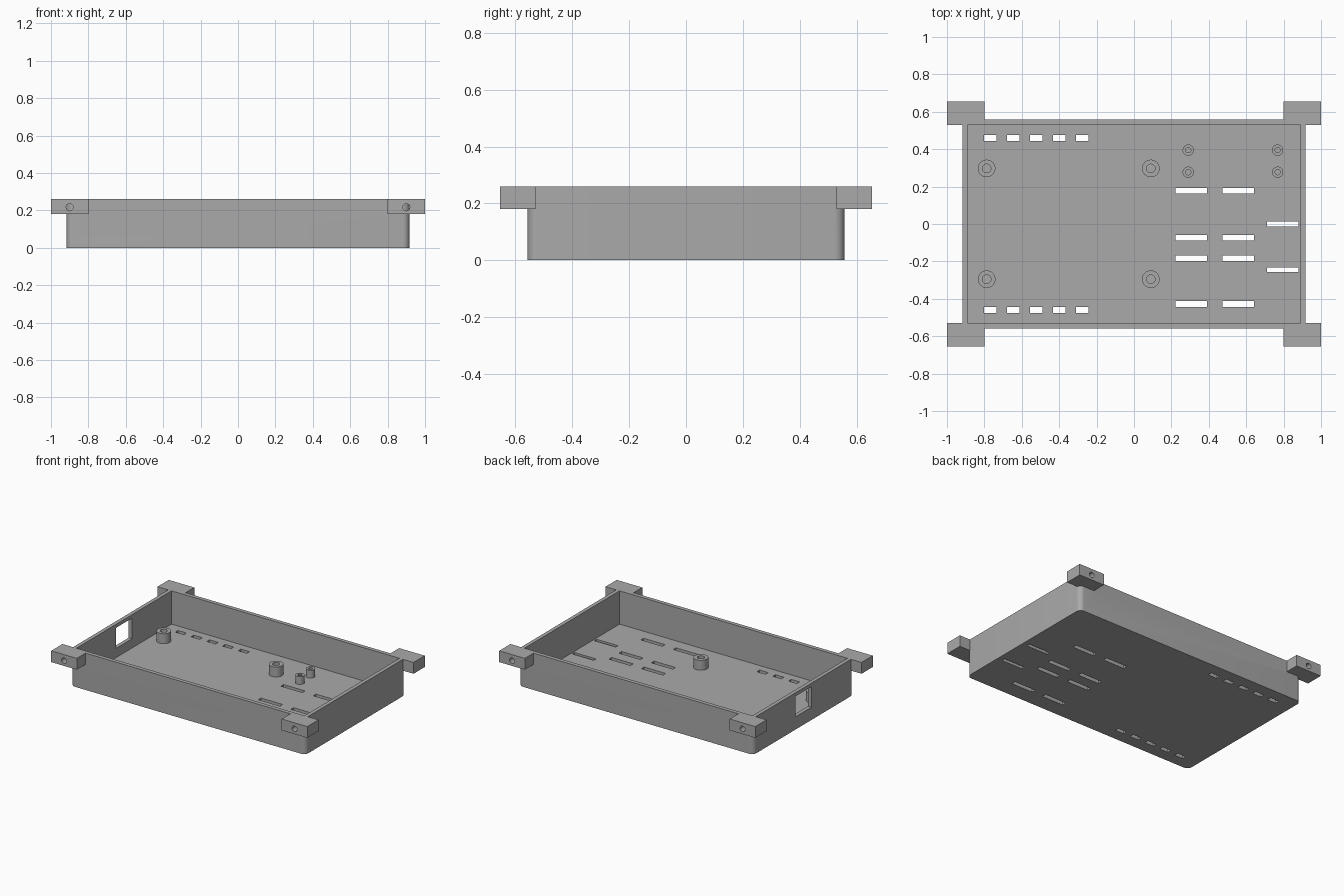
import bpy, bmesh, math
from mathutils import Matrix, Vector

cube = bpy.data.objects.get("Cube")
if cube:
    bpy.data.objects.remove(cube, do_unlink=True)

grey = bpy.data.materials.new("plain grey")
grey.use_nodes = True
COLOUR = (0.4, 0.4, 0.4, 1)
grey.diffuse_color = COLOUR
grey.node_tree.nodes["Principled BSDF"].inputs["Base Color"].default_value = COLOUR

HEIGHT, FLOOR = 0.26, 0.025


def finish(name, bm, helper=False):
    bmesh.ops.recalc_face_normals(bm, faces=bm.faces)
    mesh = bpy.data.meshes.new(name)
    bm.to_mesh(mesh)
    bm.free()
    mesh.materials.append(grey)
    obj = bpy.data.objects.new(name, mesh)
    bpy.context.collection.objects.link(obj)
    if helper:
        obj.hide_render = True
        obj.hide_viewport = True
        obj.display_type = 'WIRE'
    return obj


def add_box(bm, lo, hi):
    lo, hi = Vector(lo), Vector(hi)
    matrix = Matrix.Translation((lo + hi) / 2) @ Matrix.Diagonal((*(hi - lo), 1))
    return bmesh.ops.create_cube(bm, size=1, matrix=matrix)["verts"]


def cut(obj, cutter):
    mod = obj.modifiers.new("cut " + cutter.name, 'BOOLEAN')
    mod.operation = 'DIFFERENCE'
    mod.solver = 'EXACT'
    mod.object = cutter


def smooth(obj):
    bpy.ops.object.select_all(action='DESELECT')
    obj.select_set(True)
    bpy.context.view_layer.objects.active = obj
    bpy.ops.object.shade_smooth_by_angle(angle=math.radians(30))


# Tray shell with rounded upright corners
bm = bmesh.new()
add_box(bm, (-0.917, -0.558, 0), (0.917, 0.558, HEIGHT))
upright = [e for e in bm.edges if abs(e.verts[0].co.z - e.verts[1].co.z) > 0.1]
bmesh.ops.bevel(bm, geom=upright, offset=0.035, segments=8, profile=0.5, affect='EDGES')
tray = finish("tray", bm)
smooth(tray)

# Cavity
bm = bmesh.new()
add_box(bm, (-0.89, -0.53, FLOOR), (0.89, 0.53, HEIGHT + 0.1))
cut(tray, finish("cavity_cutter", bm, True))

# Floor slots and the side port
bm = bmesh.new()


def slot(x, y, length, width=0.03):
    add_box(bm, (x - length / 2, y - width / 2, -0.05), (x + length / 2, y + width / 2, 0.06))


for i in range(5):
    for y in (-0.46, 0.46):
        slot(-0.768 + 0.123 * i, y, 0.067)
for x in (0.305, 0.558):
    for y in (0.177, -0.073, -0.183, -0.428):
        slot(x, y, 0.168)
for y in (0, -0.245):
    slot(0.795, y, 0.168, 0.025)
add_box(bm, (-1, -0.09, 0.09), (-0.85, 0.09, 0.235))
cut(tray, finish("opening_cutter", bm, True))

# Corner lugs with screw holes running front to back
for sx, side in ((1, "left"), (-1, "right")):
    for sy, end in ((1, "back"), (-1, "front")):
        bm = bmesh.new()
        xs, ys = sorted((0.8 * sx, sx)), sorted((0.53 * sy, 0.655 * sy))
        add_box(bm, (xs[0], ys[0], 0.18), (xs[1], ys[1], HEIGHT))
        lug = finish(f"{end}_{side}_lug", bm)
        bm = bmesh.new()
        place = Matrix.Translation((0.9 * sx, 0.6 * sy, 0.217)) @ Matrix.Rotation(math.pi / 2, 4, 'X')
        bmesh.ops.create_cone(bm, cap_ends=True, segments=24, radius1=0.019,
                              radius2=0.019, depth=0.3, matrix=place)
        cut(lug, finish(f"{end}_{side}_hole_cutter", bm, True))
        cut(tray, lug)


# Hollow standoffs turned from a profile
def standoff(name, x, y, outer, inner, top):
    bm = bmesh.new()
    points = [(inner, FLOOR), (inner, top), (outer, top), (outer, FLOOR)]
    verts = [bm.verts.new((r, 0, z)) for r, z in points]
    edges = [bm.edges.new(pair) for pair in zip(verts, verts[1:])]
    bmesh.ops.spin(bm, geom=verts + edges, cent=(0, 0, 0), axis=(0, 0, 1),
                   angle=math.tau, steps=32, use_merge=True)
    bmesh.ops.remove_doubles(bm, verts=bm.verts, dist=0.0001)
    obj = finish(name, bm)
    obj.location = (x, y, 0)
    smooth(obj)


for x in (-0.788, 0.09):
    for y in (-0.295, 0.297):
        standoff("large_standoff", x, y, 0.047, 0.023, 0.095)
for x in (0.29, 0.768):
    for y in (0.277, 0.395):
        standoff("small_standoff", x, y, 0.03, 0.014, 0.08)
